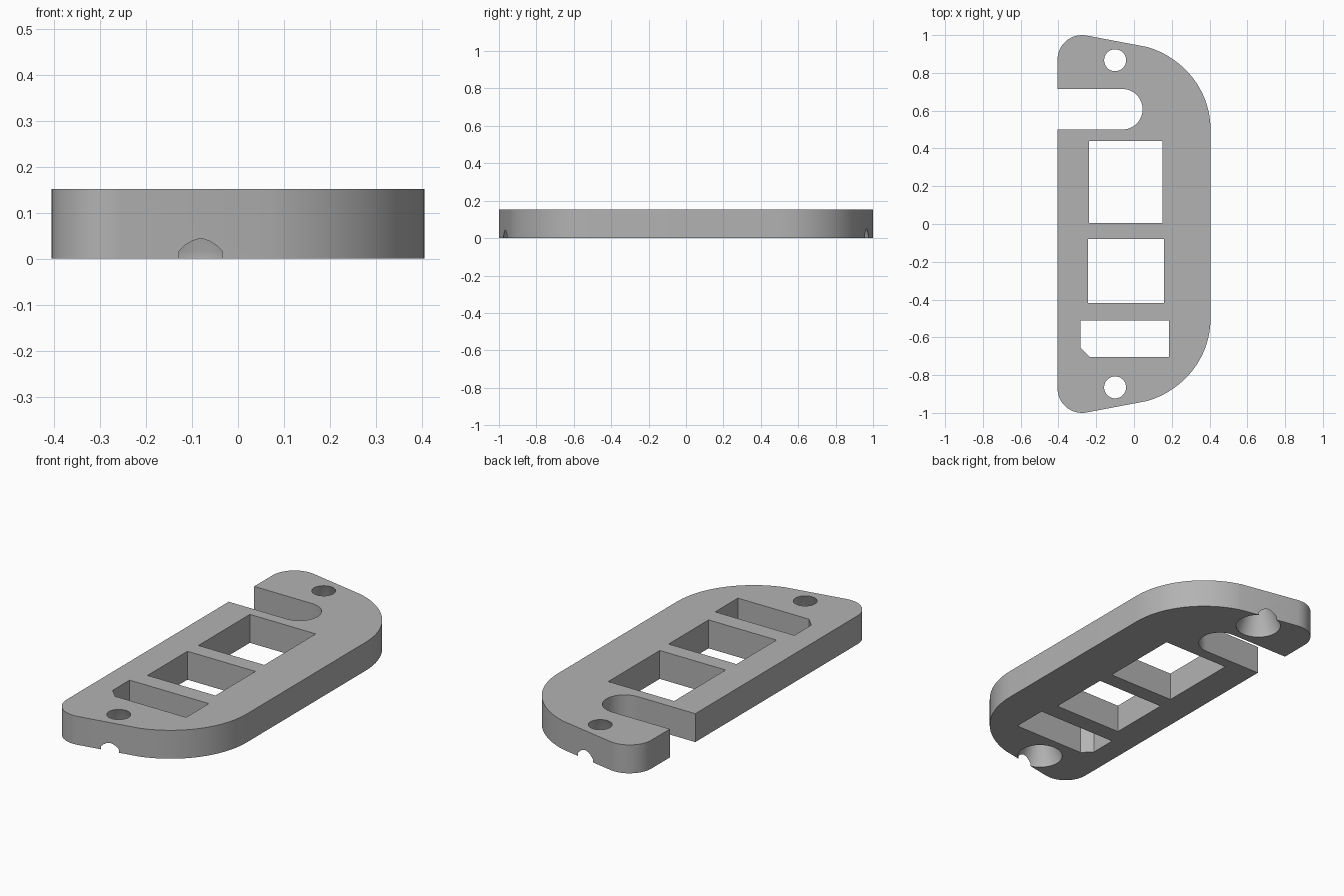
import bpy
import bmesh
from math import cos, sin, radians
from mathutils import Vector
from mathutils.geometry import interpolate_bezier

if "Cube" in bpy.data.objects:
    bpy.data.objects.remove(bpy.data.objects["Cube"])

HEIGHT = 0.152

grey = bpy.data.materials.new("plain grey")
grey.use_nodes = True
colour = (0.45, 0.45, 0.45, 1)
grey.diffuse_color = colour
grey.node_tree.nodes["Principled BSDF"].inputs["Base Color"].default_value = colour


def arc(cx, cy, r, start, end, steps):
    angles = [radians(start + (end - start) * i / steps) for i in range(steps + 1)]
    return [(cx + r * cos(a), cy + r * sin(a)) for a in angles]


def link(name, bm):
    bmesh.ops.recalc_face_normals(bm, faces=bm.faces)
    mesh = bpy.data.meshes.new(name)
    bm.to_mesh(mesh)
    bm.free()
    mesh.materials.append(grey)
    obj = bpy.data.objects.new(name, mesh)
    bpy.context.collection.objects.link(obj)
    return obj


def prism(name, outline, bottom, top):
    bm = bmesh.new()
    face = bm.faces.new([bm.verts.new((x, y, bottom)) for x, y in outline])
    moved = bmesh.ops.extrude_face_region(bm, geom=[face])["geom"]
    bmesh.ops.translate(bm, vec=(0, 0, top - bottom),
                        verts=[v for v in moved if isinstance(v, bmesh.types.BMVert)])
    return link(name, bm)


def lathe(name, x, y, profile, sides=48):
    # Stacked rings closed with end caps
    bm = bmesh.new()
    rings = [[bm.verts.new((px, py, z)) for px, py in arc(x, y, r, 0, 360, sides)[:-1]]
             for r, z in profile]
    for low, high in zip(rings, rings[1:]):
        for i in range(sides):
            j = (i + 1) % sides
            bm.faces.new((low[i], low[j], high[j], high[i]))
    bm.faces.new(rings[0])
    bm.faces.new(rings[-1])
    return link(name, bm)


def box(x1, x2, y1, y2):
    return [(x1, y1), (x2, y1), (x2, y2), (x1, y2)]


# Plate outline: half of it, mirrored front to back
corner = arc(-0.275, 0.87, 0.13, 180, 80, 16)
shoulder = interpolate_bezier(Vector((0.07, 0.937)), Vector((0.25, 0.885)),
                              Vector((0.405, 0.72)), Vector((0.405, 0.5)), 20)
half = corner + [(p.x, p.y) for p in shoulder]
plate = prism("plate", half + [(x, -y) for x, y in reversed(half)], 0, HEIGHT)

# Openings through the plate
under, over = -0.1, HEIGHT + 0.1
slot = [(-0.6, 0.5)] + arc(-0.062, 0.6075, 0.1075, -90, 90, 24) + [(-0.6, 0.715)]
outlines = {
    "side_slot": slot,
    "large_window": box(-0.238, 0.152, 0.005, 0.44),
    "middle_window": box(-0.243, 0.159, -0.418, -0.08),
    "small_window": [(-0.235, -0.704), (0.186, -0.704), (0.186, -0.512),
                     (-0.283, -0.512), (-0.283, -0.655)],
}
cutters = [prism(name + "_cutter", points, under, over) for name, points in outlines.items()]

# Tapered screw holes, wide at the underside
taper = [(0.113, under), (0.113, 0.017), (0.058, HEIGHT), (0.058, over)]
for side, y in (("front", -0.865), ("back", 0.867)):
    cutters.append(lathe(side + "_screw_hole_cutter", -0.1, y, taper))

for cutter in cutters:
    cutter.hide_render = True
    mod = plate.modifiers.new(cutter.name, "BOOLEAN")
    mod.operation = "DIFFERENCE"
    mod.solver = "EXACT"
    mod.object = cutter

# Bake the cuts and drop the cutters
graph = bpy.context.evaluated_depsgraph_get()
result = bpy.data.meshes.new_from_object(plate.evaluated_get(graph))
plate.modifiers.clear()
plate.data = result
for cutter in cutters:
    bpy.data.objects.remove(cutter)

bpy.ops.object.select_all(action="DESELECT")
plate.select_set(True)
bpy.context.view_layer.objects.active = plate
bpy.ops.object.shade_smooth_by_angle(angle=radians(30))
